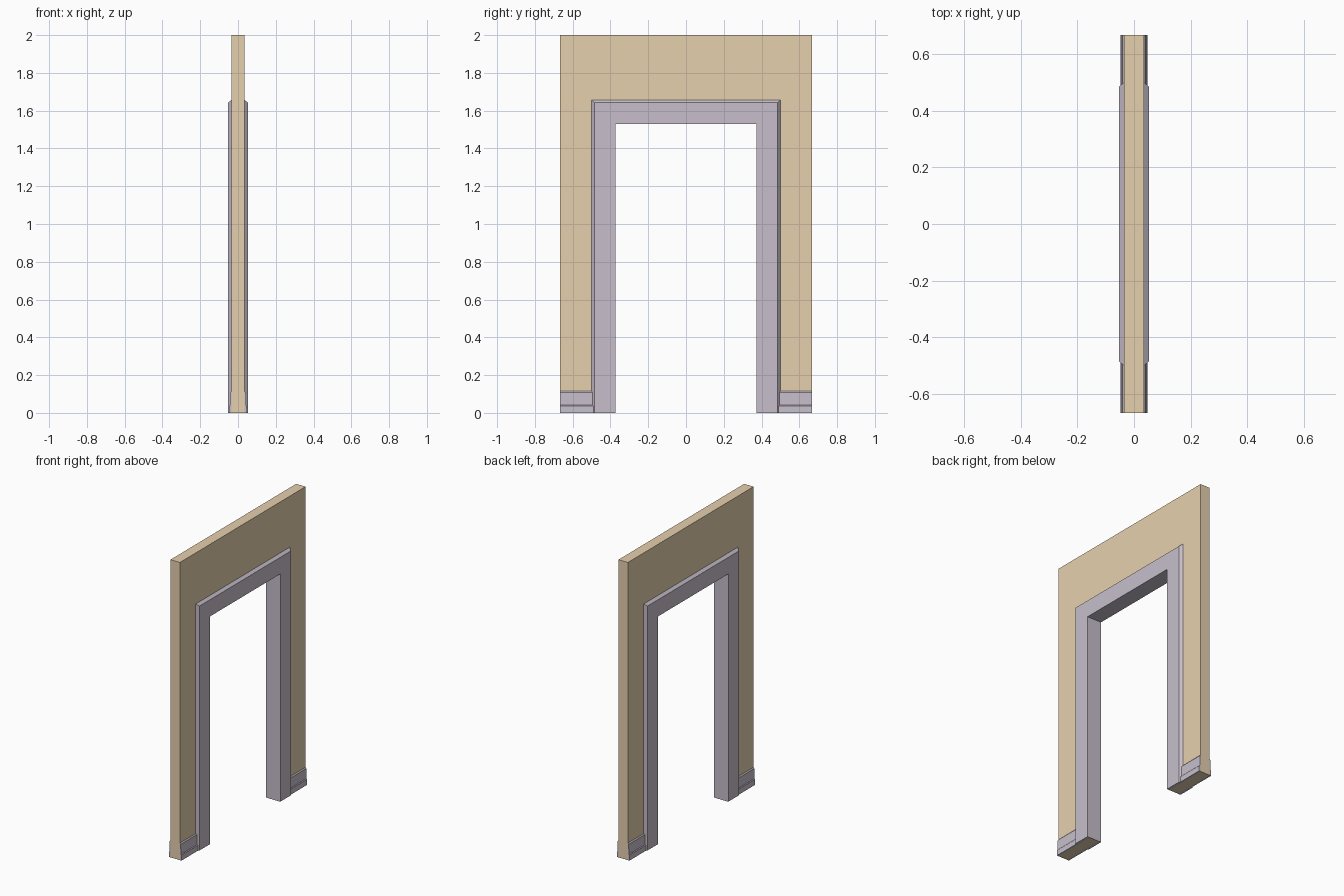
import bpy, bmesh

if "Cube" in bpy.data.objects:
    bpy.data.objects.remove(bpy.data.objects["Cube"])

WALL_X, WALL_Y, WALL_Z = 0.035, 0.667, 2.0
OPEN_Y, OPEN_Z = 0.373, 1.53


def material(name, color):
    m = bpy.data.materials.new(name)
    m.diffuse_color = color
    m.use_nodes = True
    m.node_tree.nodes["Principled BSDF"].inputs["Base Color"].default_value = m.diffuse_color
    return m


def loft(name, sections, mat):
    """Join matching closed sections into a capped solid."""
    bm = bmesh.new()
    rings = [[bm.verts.new(p) for p in s] for s in sections]
    n = len(rings[0])
    for a, b in zip(rings, rings[1:]):
        for i in range(n):
            j = (i + 1) % n
            bm.faces.new((a[i], a[j], b[j], b[i]))
    bm.faces.new(rings[0])
    bm.faces.new(rings[-1])
    bmesh.ops.recalc_face_normals(bm, faces=bm.faces)
    me = bpy.data.meshes.new(name)
    bm.to_mesh(me)
    bm.free()
    me.materials.append(mat)
    ob = bpy.data.objects.new(name, me)
    bpy.context.collection.objects.link(ob)
    return ob


tan = material("wall_tan", (0.79, 0.63, 0.42, 1))
mauve = material("trim_mauve", (0.57, 0.52, 0.60, 1))

# Wall: arch-shaped outline around the doorway, extruded through its thickness
oy, oz = OPEN_Y + 0.003, OPEN_Z + 0.003
outline = [(-WALL_Y, 0), (-WALL_Y, WALL_Z), (WALL_Y, WALL_Z), (WALL_Y, 0),
           (oy, 0), (oy, oz), (-oy, oz), (-oy, 0)]
loft("wall", [[(x, y, z) for y, z in outline] for x in (-WALL_X, WALL_X)], tan)

# Door casing: chamfered U-section mitred around the opening
half = [(0.003, 0.035), (0.127, 0.035), (0.112, 0.053), (0, 0.053)]
casing = half + [(d, -x) for d, x in reversed(half)]
path = [(-1, 0), (-1, 1), (1, 1), (1, 0)]
loft("door_casing",
     [[(x, s * (OPEN_Y + d), t * (OPEN_Z + d)) for d, x in casing] for s, t in path],
     mauve)

# Baseboards: stepped strip on each wall face, both sides of the door
board = [(0.035, 0), (0.047, 0), (0.046, 0.036), (0.042, 0.041),
         (0.041, 0.108), (0.035, 0.115)]
for face, sx in (("front", 1), ("back", -1)):
    for side, sy in (("left", -1), ("right", 1)):
        loft(f"baseboard_{face}_{side}",
             [[(sx * x, sy * y, z) for x, z in board] for y in (0.48, WALL_Y)], mauve)
